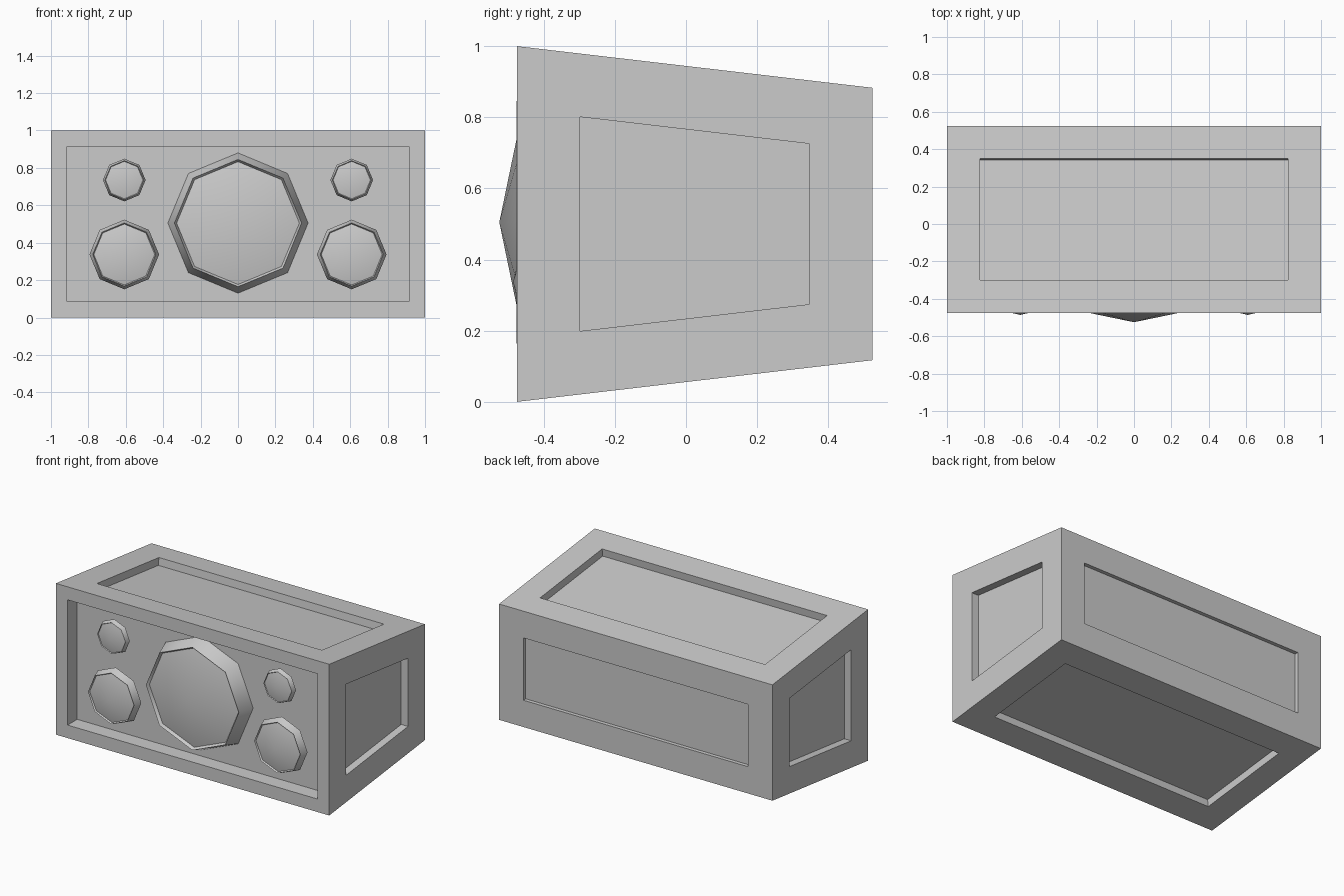
import bpy, bmesh, math
from mathutils import Matrix

if "Cube" in bpy.data.objects:
    bpy.data.objects.remove(bpy.data.objects["Cube"])


def make_object(name, bm):
    mesh = bpy.data.meshes.new(name)
    bmesh.ops.recalc_face_normals(bm, faces=bm.faces[:])
    bm.to_mesh(mesh)
    bm.free()
    obj = bpy.data.objects.new(name, mesh)
    bpy.context.collection.objects.link(obj)
    return obj


# Cabinet: box tapering towards the back, every face with a sunken panel
FRONT, BACK, TAPER = -0.475, 0.525, 0.117
bm = bmesh.new()
bmesh.ops.create_cube(bm, size=1)
for v in bm.verts:
    back, top = v.co.y > 0, v.co.z > 0
    v.co.x *= 2
    v.co.y = BACK if back else FRONT
    margin = TAPER if back else 0
    v.co.z = 1 - margin if top else margin
bm.normal_update()
for face in bm.faces[:]:
    n = face.normal.copy()
    inset, depth = 0.177, 0.05
    if n.y < -0.9:
        inset, depth = 0.086, 0.1
    elif n.y > 0.9:
        depth = 0.025
    bmesh.ops.inset_individual(bm, faces=[face], thickness=inset, use_even_offset=True)
    inner = bmesh.ops.extrude_discrete_faces(bm, faces=[face])["faces"][0]
    bmesh.ops.translate(bm, verts=inner.verts[:], vec=-n * depth)
make_object("cabinet", bm)


# Speakers: eight-sided tapered ring with a shallow raised cone inside
def speaker(name, x, z, radius, rim_y, height, apex):
    rings = [(radius, rim_y + height), (radius * 0.907, rim_y),
             (radius * 0.875, rim_y + height * 0.2)]
    bm = bmesh.new()
    loops = []
    for r, y in rings:
        loops.append([bm.verts.new((x + r * math.sin(i * math.tau / 8), y,
                                    z + r * math.cos(i * math.tau / 8)))
                      for i in range(8)])
    tip = bm.verts.new((x, apex, z))
    bm.faces.new(loops[0])
    for i in range(8):
        j = (i + 1) % 8
        for a, b in zip(loops, loops[1:]):
            bm.faces.new((a[i], a[j], b[j], b[i]))
        bm.faces.new((loops[-1][i], loops[-1][j], tip))
    obj = make_object(name, bm)
    bpy.ops.object.select_all(action='DESELECT')
    obj.select_set(True)
    bpy.context.view_layer.objects.active = obj
    bpy.ops.object.shade_smooth_by_angle(angle=math.radians(50))


speaker("main_speaker", 0, 0.505, 0.375, -0.477, 0.1, -0.525)
for side, s in (("left", -1), ("right", 1)):
    speaker("woofer_" + side, s * 0.608, 0.337, 0.186, -0.458, 0.05, -0.486)
    speaker("tweeter_" + side, s * 0.608, 0.735, 0.114, -0.455, 0.03, -0.47)
